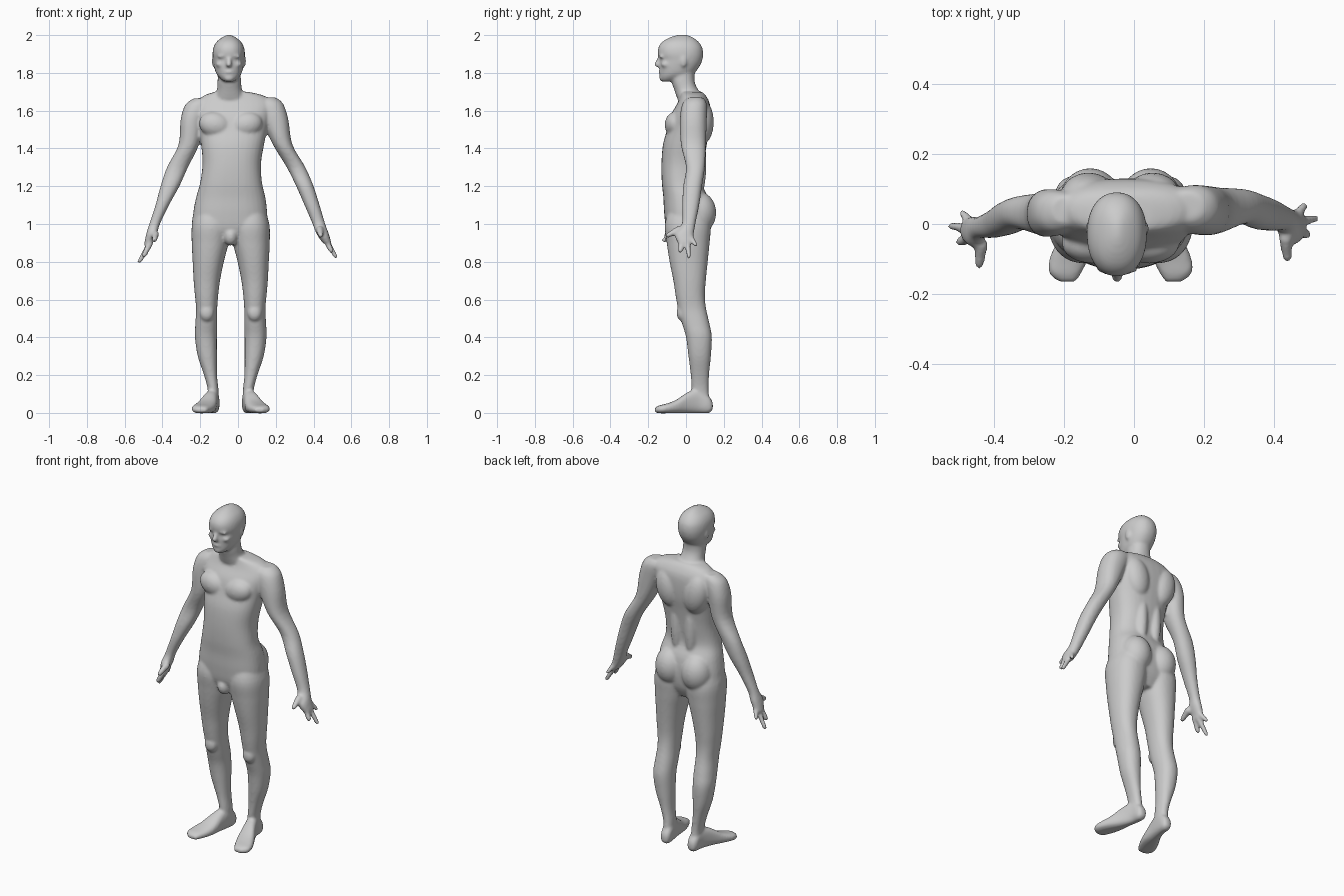
import bpy, bmesh, math
from mathutils import Vector, Matrix

bm = bmesh.new()
CX = -0.0385          # body's own centre line


def mir(x):
    return 2 * CX - x


def catmull(a, b, c, d, t):
    return [0.5 * (2*q + (r-p)*t + (2*p-5*q+4*r-s)*t*t + (3*q-p-3*r+s)*t**3)
            for p, q, r, s in zip(a, b, c, d)]


def loft(rows, axis='Z', power=2.2, n=32, steps=4, flip=False):
    """Rows are (level, x0, x1, v0, v1): bounds of each cross-section."""
    if flip:
        rows = [(r[0], mir(r[2]), mir(r[1]), r[3], r[4]) for r in rows]
    fine = []
    for i in range(len(rows) - 1):
        a, d = rows[max(i-1, 0)], rows[min(i+2, len(rows)-1)]
        fine += [catmull(a, rows[i], rows[i+1], d, k/steps) for k in range(steps)]
    fine.append(rows[-1])
    rings = []
    for w, x0, x1, v0, v1 in fine:
        ring = []
        for k in range(n):
            t = 2*math.pi*k/n
            c, s = math.cos(t), math.sin(t)
            x = (x0+x1)/2 + (x1-x0)/2 * math.copysign(abs(c)**(2/power), c)
            v = (v0+v1)/2 + (v1-v0)/2 * math.copysign(abs(s)**(2/power), s)
            ring.append(bm.verts.new((x, v, w) if axis == 'Z' else (x, w, v)))
        rings.append(ring)
    for a, b in zip(rings, rings[1:]):
        for k in range(n):
            bm.faces.new((a[k], a[(k+1) % n], b[(k+1) % n], b[k]))
    bm.faces.new(rings[0][::-1])
    bm.faces.new(rings[-1])


def blob(c, r, rot=0, both=False):
    """Ellipsoid, tilted about y, optionally on both sides."""
    for side in ((1, -1) if both else (1,)):
        p = Vector(c) if side == 1 else Vector((mir(c[0]), c[1], c[2]))
        m = Matrix.Translation(p) @ Matrix.Rotation(rot*side, 4, 'Y') @ Matrix.Diagonal((*r, 1))
        bmesh.ops.create_uvsphere(bm, u_segments=24, v_segments=16, radius=1, matrix=m)


def finger(a, b, r1, r2):
    a, b = Vector(a), Vector(b)
    q = (b-a).to_track_quat('Z', 'Y').to_matrix().to_4x4()
    bmesh.ops.create_cone(bm, cap_ends=True, segments=12, radius1=r1, radius2=r2,
                          depth=(b-a).length, matrix=Matrix.Translation((a+b)/2) @ q)
    for p, r in ((a, r1), (b, r2)):
        blob(p, (r, r, r))


# torso
loft([(0.89, -0.11, 0.03, -0.05, 0.08), (0.96, -0.235, 0.15, -0.10, 0.115),
      (1.05, -0.238, 0.155, -0.115, 0.125), (1.14, -0.222, 0.145, -0.12, 0.115),
      (1.22, -0.20, 0.127, -0.128, 0.085), (1.32, -0.188, 0.122, -0.13, 0.095),
      (1.42, -0.195, 0.138, -0.122, 0.11), (1.50, -0.205, 0.155, -0.10, 0.125),
      (1.58, -0.225, 0.175, -0.078, 0.13), (1.64, -0.22, 0.185, -0.045, 0.125),
      (1.68, -0.18, 0.135, -0.03, 0.105), (1.70, -0.12, 0.05, -0.03, 0.085)], power=2.4)
blob((-0.12, -0.055, 1.525), (0.088, 0.058, 0.068), 0.25, both=True)   # chest muscles
blob((-0.13, 0.085, 1.54), (0.075, 0.062, 0.12), -0.2, both=True)     # shoulder blades
blob((-0.085, 0.06, 1.32), (0.04, 0.048, 0.20), 0, both=True)         # lower back
blob((-0.125, 0.07, 1.06), (0.088, 0.09, 0.11), 0, both=True)         # buttocks
blob((CX, -0.07, 0.935), (0.038, 0.045, 0.05))                        # groin

# neck and head
loft([(1.66, -0.13, 0.045, -0.045, 0.105), (1.71, -0.112, 0.022, -0.062, 0.065),
      (1.76, -0.108, 0.016, -0.078, 0.045), (1.83, -0.105, 0.012, -0.08, 0.05)])
loft([(1.755, -0.075, -0.018, -0.13, -0.06), (1.775, -0.098, 0.004, -0.138, -0.005),
      (1.80, -0.117, 0.02, -0.139, 0.045), (1.84, -0.128, 0.03, -0.141, 0.075),
      (1.87, -0.132, 0.034, -0.139, 0.087), (1.90, -0.135, 0.037, -0.149, 0.091),
      (1.935, -0.130, 0.032, -0.146, 0.086), (1.965, -0.113, 0.016, -0.125, 0.066),
      (1.988, -0.084, -0.012, -0.085, 0.036), (2.002, -0.055, -0.04, -0.04, 0.0)])
finger((-0.048, -0.138, 1.885), (-0.048, -0.152, 1.846), 0.009, 0.016)  # nose
blob((-0.048, -0.135, 1.805), (0.026, 0.011, 0.010))                   # mouth
blob((-0.048, -0.128, 1.772), (0.024, 0.014, 0.017))                   # chin
for s in (-1, 1):
    blob((-0.048 + s*0.034, -0.128, 1.888), (0.028, 0.017, 0.008), s*0.1)  # brow
    blob((-0.048 + s*0.045, -0.105, 1.845), (0.025, 0.028, 0.017))         # cheek
    blob((-0.048 + s*0.080, -0.013, 1.862), (0.011, 0.018, 0.032))         # ear

# legs and feet
LEG = [(0.03, -0.158, -0.10, 0.04, 0.125), (0.12, -0.16, -0.103, 0.03, 0.12),
       (0.20, -0.180, -0.111, 0.025, 0.122), (0.30, -0.213, -0.112, 0.013, 0.132),
       (0.40, -0.228, -0.112, 0.0, 0.137), (0.47, -0.226, -0.11, -0.02, 0.125),
       (0.55, -0.222, -0.11, -0.042, 0.107), (0.62, -0.228, -0.105, -0.055, 0.10),
       (0.70, -0.235, -0.095, -0.067, 0.105), (0.80, -0.24, -0.075, -0.087, 0.115),
       (0.90, -0.245, -0.05, -0.102, 0.125), (1.0, -0.243, -0.04, -0.112, 0.13),
       (1.10, -0.21, -0.07, -0.08, 0.10)]
FOOT = [(0.142, -0.145, -0.11, 0.015, 0.055), (0.12, -0.158, -0.098, -0.001, 0.09),
        (0.07, -0.165, -0.10, -0.002, 0.125), (0.01, -0.188, -0.108, -0.002, 0.11),
        (-0.05, -0.22, -0.115, -0.002, 0.07), (-0.10, -0.242, -0.13, -0.002, 0.05),
        (-0.14, -0.243, -0.15, -0.002, 0.04), (-0.165, -0.215, -0.165, 0.003, 0.028)]
for flip in (False, True):
    loft(LEG, flip=flip)
    loft(FOOT, axis='Y', power=2.6, flip=flip)
blob((-0.165, -0.022, 0.53), (0.038, 0.028, 0.045), both=True)         # kneecaps

# arms (pose differs slightly left to right)
loft([(1.665, -0.235, -0.15, 0.0, 0.08), (1.63, -0.28, -0.15, -0.025, 0.095),
      (1.55, -0.304, -0.185, -0.037, 0.10), (1.42, -0.315, -0.207, -0.032, 0.09),
      (1.30, -0.376, -0.265, -0.015, 0.08), (1.20, -0.41, -0.31, -0.03, 0.065),
      (1.10, -0.437, -0.365, -0.04, 0.04), (1.0, -0.47, -0.413, -0.042, 0.02),
      (0.95, -0.485, -0.428, -0.065, 0.022), (0.89, -0.498, -0.455, -0.05, 0.015)])
loft([(1.67, 0.09, 0.20, 0.01, 0.09), (1.635, 0.09, 0.24, -0.02, 0.11),
      (1.55, 0.125, 0.267, -0.032, 0.11), (1.42, 0.185, 0.288, -0.027, 0.105),
      (1.30, 0.258, 0.357, 0.0, 0.10), (1.20, 0.308, 0.40, -0.015, 0.085),
      (1.10, 0.352, 0.432, -0.02, 0.07), (1.0, 0.395, 0.462, -0.022, 0.05),
      (0.95, 0.415, 0.48, -0.06, 0.042), (0.90, 0.447, 0.495, -0.045, 0.035)])


# fingers: offsets from the palm centre
def hand(s, x, y, z):
    def p(dx, dy, dz):
        return (x + s*dx, y + dy, z + dz)
    finger(p(0, 0.005, 0), p(0.054, 0.015, -0.092), 0.017, 0.012)      # long finger
    finger(p(0, -0.02, 0), p(0.03, -0.03, -0.06), 0.017, 0.014)        # curled finger
    finger(p(0, 0.025, 0.01), p(0.022, 0.05, -0.03), 0.015, 0.012)     # little finger
    finger(p(-0.03, -0.04, 0.05), p(-0.025, -0.095, 0.02), 0.02, 0.014)  # thumb


hand(1, 0.463, 0.0, 0.92)
hand(-1, -0.467, -0.02, 0.895)

# fuse every volume into one smooth skin
bmesh.ops.recalc_face_normals(bm, faces=bm.faces)
mesh = bpy.data.meshes.new("human_body")
bm.to_mesh(mesh)
bm.free()
body = bpy.data.objects.new("human_body", mesh)
bpy.context.collection.objects.link(body)
rm = body.modifiers.new("fuse", 'REMESH')
rm.mode = 'VOXEL'
rm.voxel_size = 0.0075
rm.use_smooth_shade = True
sm = body.modifiers.new("soften", 'SMOOTH')
sm.factor = 0.5
sm.iterations = 8
